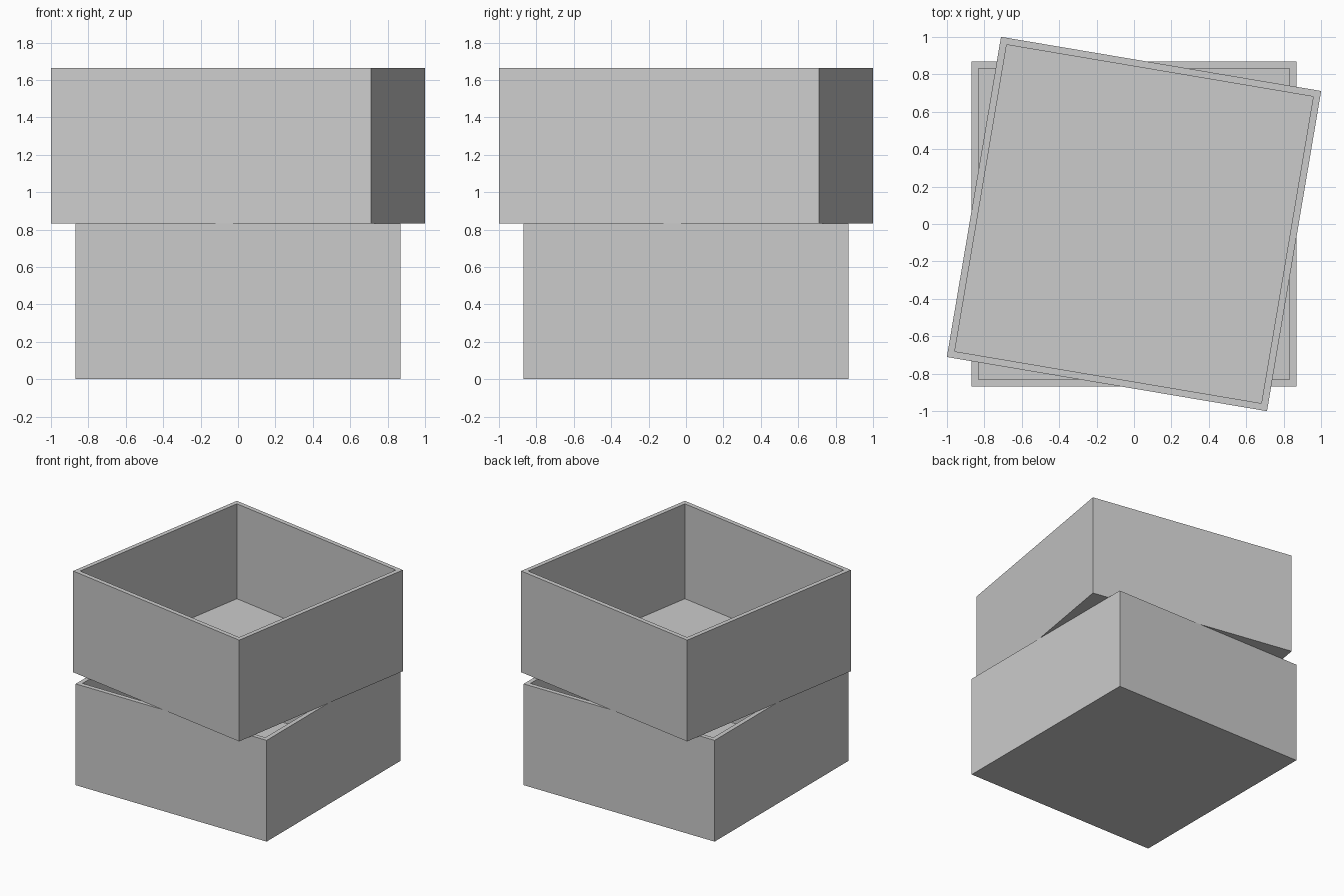
import bpy
import bmesh
import math
from mathutils import Matrix

cube = bpy.data.objects.get("Cube")
if cube:
    bpy.data.objects.remove(cube, do_unlink=True)

HALF, HEIGHT, WALL = 0.868, 0.832, 0.052

grey = bpy.data.materials.new("plain grey")
grey.use_nodes = True
colour = (0.6, 0.6, 0.6, 1)
grey.diffuse_color = colour
grey.node_tree.nodes["Principled BSDF"].inputs["Base Color"].default_value = colour


def open_box(name, base_z, turn):
    """Square tray with even walls and floor, open at the top."""
    bm = bmesh.new()
    size = Matrix.Diagonal((2 * HALF, 2 * HALF, HEIGHT, 1))
    bmesh.ops.create_cube(bm, size=1, matrix=Matrix.Translation((0, 0, HEIGHT / 2)) @ size)
    top = max(bm.faces, key=lambda f: f.calc_center_median().z)

    # Rim, then the cavity pushed down to the floor
    bmesh.ops.inset_individual(bm, faces=[top], thickness=WALL)
    cavity = bmesh.ops.extrude_discrete_faces(bm, faces=[top])["faces"][0]
    bmesh.ops.translate(bm, verts=cavity.verts, vec=(0, 0, WALL - HEIGHT))
    bmesh.ops.recalc_face_normals(bm, faces=bm.faces)

    mesh = bpy.data.meshes.new(name)
    bm.to_mesh(mesh)
    bm.free()
    mesh.materials.append(grey)
    box = bpy.data.objects.new(name, mesh)
    box.location.z = base_z
    box.rotation_euler.z = math.radians(turn)
    bpy.context.collection.objects.link(box)


# Two stacked boxes, the upper one twisted
open_box("lower_box", 0, 0)
open_box("upper_box", HEIGHT, -9.6)
